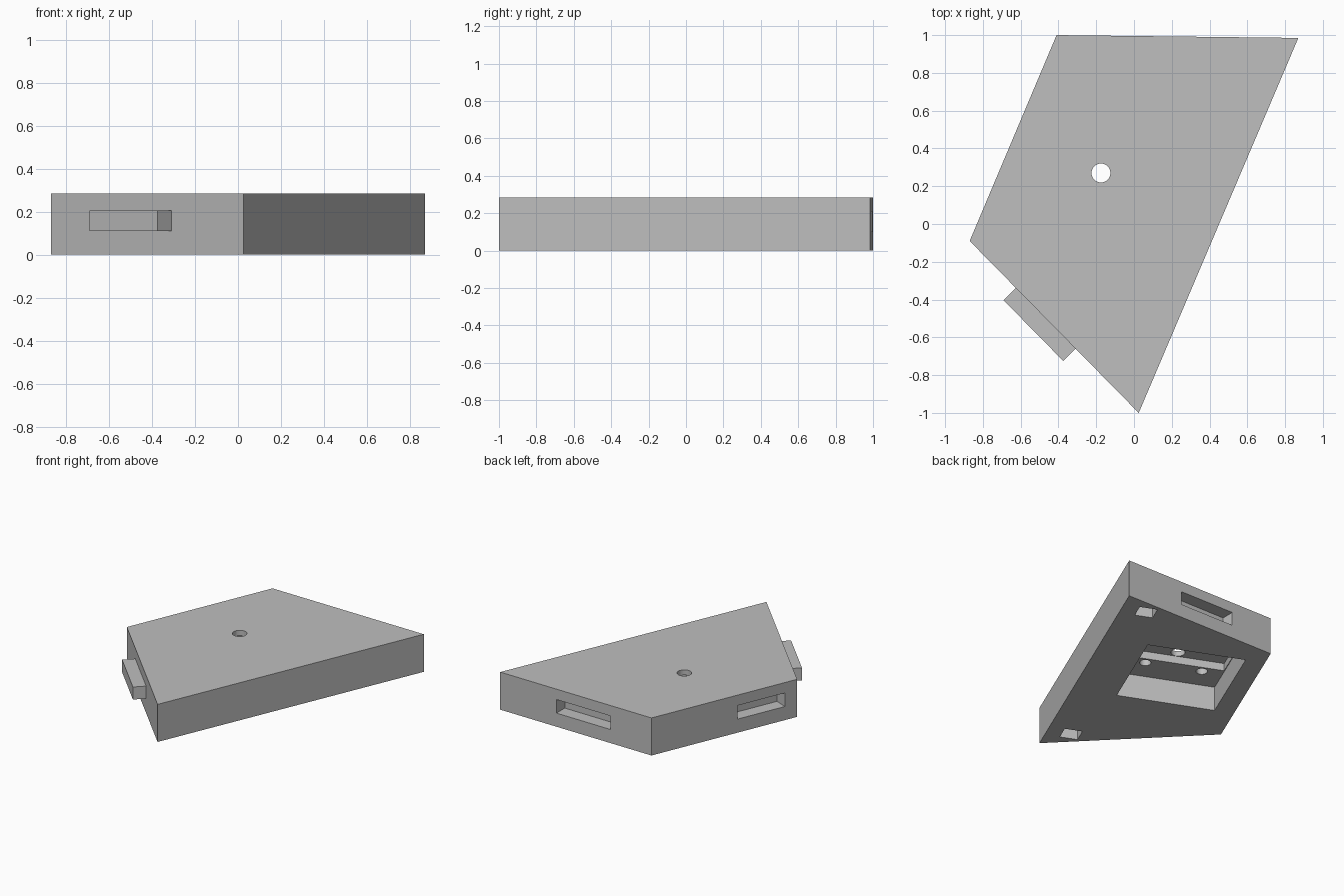
import bpy, bmesh
from mathutils import Vector

if "Cube" in bpy.data.objects:
    bpy.data.objects.remove(bpy.data.objects["Cube"], do_unlink=True)

grey = bpy.data.materials.new("plain_grey")
grey.use_nodes = True
colour = (0.52, 0.52, 0.52, 1)
grey.diffuse_color = colour
grey.node_tree.nodes["Principled BSDF"].inputs["Base Color"].default_value = colour


def prism(name, outline, z0, z1):
    """Upright prism over a flat outline."""
    bm = bmesh.new()
    base = bm.faces.new([bm.verts.new((p[0], p[1], z0)) for p in outline])
    new = bmesh.ops.extrude_face_region(bm, geom=[base])["geom"]
    for v in new:
        if isinstance(v, bmesh.types.BMVert):
            v.co.z = z1
    bmesh.ops.recalc_face_normals(bm, faces=bm.faces)
    mesh = bpy.data.meshes.new(name)
    bm.to_mesh(mesh)
    bm.free()
    mesh.materials.append(grey)
    obj = bpy.data.objects.new(name, mesh)
    bpy.context.collection.objects.link(obj)
    return obj


def block(name, origin, along, u, v, z):
    """Box placed by distance along a direction and out to its left."""
    d = along.normalized()
    side = Vector((-d.y, d.x))
    outline = [origin + d * a + side * b
               for a, b in ((u[0], v[0]), (u[1], v[0]), (u[1], v[1]), (u[0], v[1]))]
    return prism(name, outline, *z)


def cylinder(name, centre, radius, z, sides=32):
    spoke = Vector((radius, 0))
    step = Vector((1, 0)).angle(Vector((0, 1))) * 4 / sides
    from mathutils import Matrix
    outline = [centre + Matrix.Rotation(step * i, 2) @ spoke for i in range(sides)]
    return prism(name, outline, *z)


# Four-sided plate
A, B, C, D = (Vector(p) for p in ((-0.41, 1.0), (0.87, 0.985), (0.025, -1.0), (-0.87, -0.09)))
HEIGHT = 0.285
plate = prism("plate", (A, B, C, D), 0, HEIGHT)

# Joining tab on the front-right edge
block("joining_tab", C, D - C, (0.476, 0.928), (0, 0.092), (0.11, 0.205))

# Slots in the back and side edges
SLOT_Z = (0.103, 0.206)
cutters = [
    block("back_slot", A, B - A, (0.348, 0.805), (-0.1, 0.1), SLOT_Z),
    block("side_slot", D, A - D, (0.1, 0.485), (-0.1, 0.1), SLOT_Z),
]

# Underside pocket, with a deeper channel in its ceiling
O = Vector((0, 0))
T = A - D
cutters += [
    block("pocket", O, T, (-0.113, 0.626), (-0.092, 0.625), (-0.1, 0.187)),
    block("channel", O, T, (0.128, 0.386), (-0.088, 0.621), (0.1, 0.245)),
]

# Through hole and blind holes in the pocket ceiling
cutters.append(cylinder("through_hole", Vector((-0.175, 0.27)), 0.05, (-0.1, 0.4)))
t = T.normalized()
n = Vector((-t.y, t.x))
for a in (0.072, 0.44):
    for b in (0.06, 0.474):
        cutters.append(cylinder("blind_hole", t * a + n * b, 0.04, (0.1, 0.24)))

# Small square sockets under the long edge
for a in (1.058, -0.726):
    cutters.append(block("socket", O, T, (a - 0.06, a + 0.06), (-0.302, -0.172), (-0.1, 0.16)))

# Cut everything out of the plate
bpy.context.view_layer.objects.active = plate
for cutter in cutters:
    cutter.hide_render = True
    mod = plate.modifiers.new(cutter.name, "BOOLEAN")
    mod.operation = "DIFFERENCE"
    mod.solver = "EXACT"
    mod.object = cutter
    bpy.ops.object.modifier_apply(modifier=mod.name)
    bpy.data.objects.remove(cutter, do_unlink=True)
